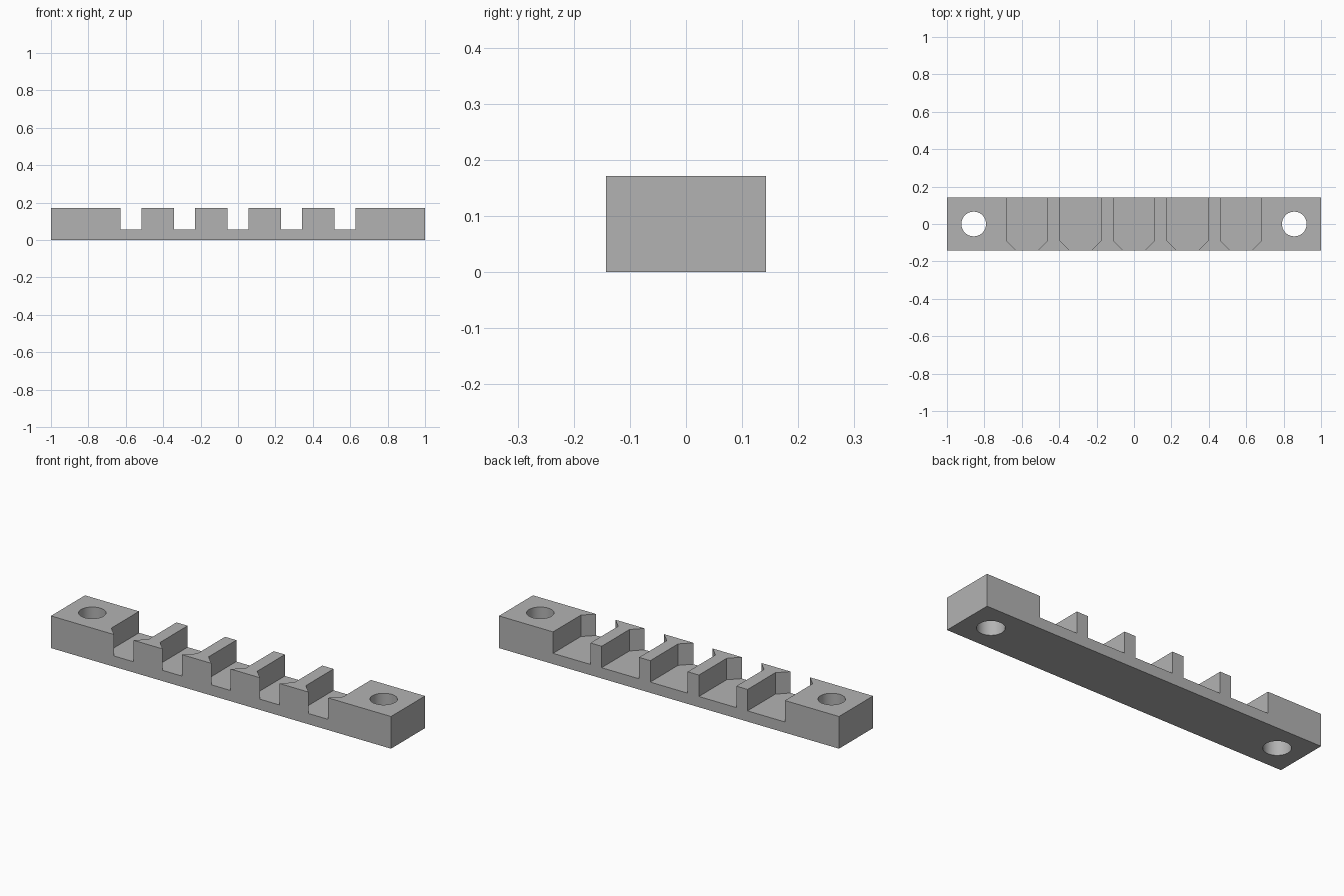
import bpy
import bmesh
import math

HALF_DEPTH, HEIGHT, FLOOR = 0.143, 0.171, 0.057
PITCH, WIDE, NARROW = 0.286, 0.11, 0.057
SHOULDER = -0.09          # where each slot starts to narrow
HOLE_X, HOLE_R = 0.857, 0.066

if "Cube" in bpy.data.objects:
    bpy.data.objects.remove(bpy.data.objects["Cube"])

grey = bpy.data.materials.new("plain grey")
grey.use_nodes = True
grey.diffuse_color = (0.45, 0.45, 0.45, 1)
grey.node_tree.nodes["Principled BSDF"].inputs["Base Color"].default_value = (0.45, 0.45, 0.45, 1)


def prism(name, outline, z0, z1):
    """Extrude a flat outline upward from z0 to z1."""
    bm = bmesh.new()
    face = bm.faces.new([bm.verts.new((x, y, z0)) for x, y in outline])
    extruded = bmesh.ops.extrude_face_region(bm, geom=[face])["geom"]
    top = [v for v in extruded if isinstance(v, bmesh.types.BMVert)]
    bmesh.ops.translate(bm, verts=top, vec=(0, 0, z1 - z0))
    bmesh.ops.recalc_face_normals(bm, faces=bm.faces)
    mesh = bpy.data.meshes.new(name)
    bm.to_mesh(mesh)
    bm.free()
    mesh.materials.append(grey)
    obj = bpy.data.objects.new(name, mesh)
    bpy.context.collection.objects.link(obj)
    return obj


def cut(target, cutter):
    """Subtract the cutter from the target, then discard it."""
    mod = target.modifiers.new("cut", "BOOLEAN")
    mod.operation, mod.solver, mod.object = "DIFFERENCE", "EXACT", cutter
    cutter.hide_render = True
    bpy.context.view_layer.objects.active = target
    bpy.ops.object.modifier_apply(modifier=mod.name)
    bpy.data.objects.remove(cutter)


# Solid bar
bar = prism("slotted_bar", [(-1, -HALF_DEPTH), (1, -HALF_DEPTH),
                            (1, HALF_DEPTH), (-1, HALF_DEPTH)], 0, HEIGHT)

# Five slots, open at the back and tapering to a narrow mouth at the front
half = [(NARROW, -0.2), (NARROW, -HALF_DEPTH), (WIDE, SHOULDER), (WIDE, 0.2)]
for i in range(-2, 3):
    side = [(i * PITCH + x, y) for x, y in half]
    mirrored = [(i * PITCH - x, y) for x, y in reversed(half)]
    cut(bar, prism("slot_cutter", side + mirrored, FLOOR, 0.3))

# Round mounting holes through both ends
for side in (-1, 1):
    ring = [(side * HOLE_X + HOLE_R * math.cos(a), HOLE_R * math.sin(a))
            for a in (math.tau * k / 48 for k in range(48))]
    cut(bar, prism("hole_cutter", ring, -0.1, 0.3))

# Smooth hole walls, crisp edges elsewhere
bpy.ops.object.select_all(action="DESELECT")
bar.select_set(True)
bpy.context.view_layer.objects.active = bar
bpy.ops.object.shade_smooth_by_angle(angle=math.radians(30))
